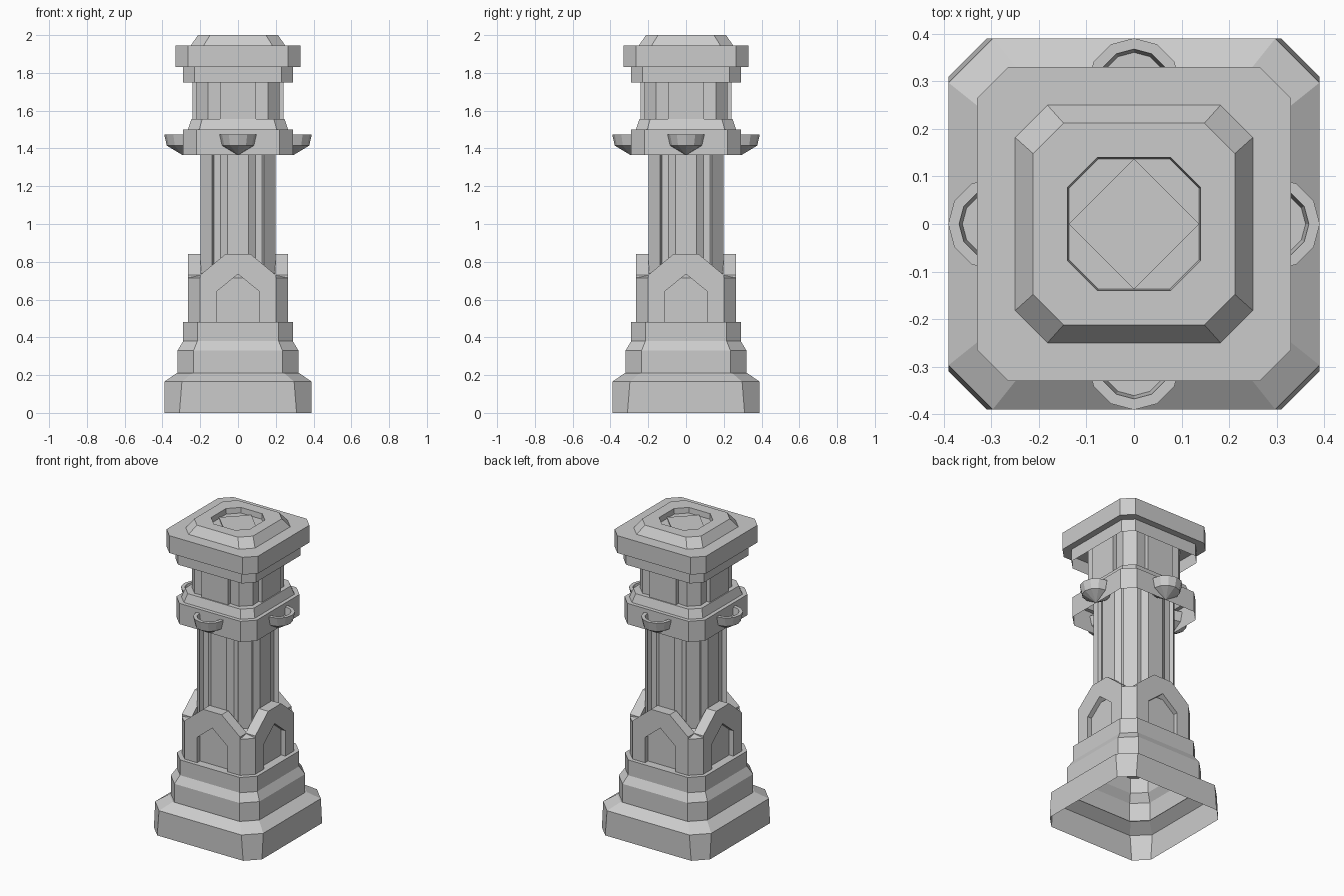
import bpy, bmesh, math
from mathutils import Matrix, Vector

old = bpy.data.objects.get("Cube")
if old:
    bpy.data.objects.remove(old, do_unlink=True)

stone = bpy.data.materials.new("grey_stone")
stone.use_nodes = True
GREY = (0.6, 0.6, 0.6, 1)
stone.diffuse_color = GREY
stone.node_tree.nodes["Principled BSDF"].inputs["Base Color"].default_value = GREY


def finish(name, bm):
    mesh = bpy.data.meshes.new(name)
    bm.to_mesh(mesh)
    bm.free()
    mesh.materials.append(stone)
    obj = bpy.data.objects.new(name, mesh)
    bpy.context.collection.objects.link(obj)
    return obj


def four_sided(half):
    """Mirror one half side (x, depth) and repeat it around the column."""
    side = [(-x, -d) for x, d in reversed(half)] + [(x, -d) for x, d in half]
    return [Matrix.Rotation(k * math.pi / 2, 3, 'Z') @ Vector((x, y, 0))
            for k in range(4) for x, y in side]


def loft(name, rings, top=True, bottom=False):
    """Skin matching outlines; each ring is (outline, height)."""
    bm = bmesh.new()
    loops = [[bm.verts.new((p.x, p.y, z)) for p in pts] for pts, z in rings]
    n = len(loops[0])
    for a, b in zip(loops, loops[1:]):
        for i in range(n):
            j = (i + 1) % n
            bm.faces.new((a[i], a[j], b[j], b[i]))
    if top:
        bm.faces.new(loops[-1])
    if bottom:
        bm.faces.new(loops[0][::-1])
    return finish(name, bm)


def tiers(name, steps, **caps):
    """Stack of chamfered squares: (half width, flat half length, height)."""
    return loft(name, [(four_sided([(f, h)]), z) for h, f, z in steps], **caps)


# Stepped base, open underneath
tiers("stepped_base", [(.39, .31, 0), (.39, .297, .165), (.325, .245, .21),
                       (.32, .235, .21), (.32, .235, .33), (.29, .215, .38),
                       (.29, .215, .48), (.2, .15, .48)])

# Plinth with recessed faces behind the arches
plinth = four_sided([(.2, .235), (.2, .265)])
loft("plinth", [(plinth, .48), (plinth, .715),
                (four_sided([(.15, .19), (.15, .19)]), .74)])

# Gabled arch frame on each side
half_frame = [(.11, .48), (.2, .48), (.2, .73), (.067, .84)]
arch = [(-.11, .645), (0, .735), (.11, .645)]
frame = half_frame + [(-x, z) for x, z in reversed(half_frame)] + arch
for k, side in enumerate(("front", "left", "back", "right")):
    bm = bmesh.new()
    face = bm.faces.new([bm.verts.new((x, -.265, z)) for x, z in frame])
    solid = bmesh.ops.extrude_face_region(bm, geom=[face], use_keep_orig=True)
    moved = [v for v in solid["geom"] if isinstance(v, bmesh.types.BMVert)]
    bmesh.ops.translate(bm, verts=moved, vec=(0, .07, 0))
    bmesh.ops.recalc_face_normals(bm, faces=bm.faces)
    bm.transform(Matrix.Rotation(k * math.pi / 2, 4, 'Z'))
    finish(side + "_gabled_arch", bm)

# Fluted shaft
shaft = four_sided([(.055, .198), (.092, .172), (.128, .172), (.138, .198)])
loft("fluted_shaft", [(shaft, .7), (shaft, 1.56)])

# Collar, open underneath
tiers("collar", [(.29, .22, 1.365), (.29, .22, 1.5), (.265, .205, 1.5),
                 (.247, .19, 1.555), (.19, .14, 1.555)])

# Half bowls on the collar
bowl = [(0, 1.365), (.084, 1.415), (.098, 1.475), (.075, 1.475), (.068, 1.425)]
for k, side in enumerate(("front", "left", "back", "right")):
    outlines = []
    for r, z in bowl:
        r = max(r, .001)
        outlines.append(([Vector((r * math.sin(a), -.293 - r * math.cos(a), 0))
                          for a in (i * math.tau / 12 for i in range(12))], z))
    obj = loft(side + "_bowl", outlines, bottom=True)
    obj.data.transform(Matrix.Rotation(k * math.pi / 2, 4, 'Z'))

# Neck with raised centre panels
neck = four_sided([(.095, .24), (.095, .215), (.16, .22)])
loft("neck", [(neck, 1.55), (neck, 1.85)])

# Moulding under the cap
tiers("cap_moulding", [(.29, .23, 1.75), (.29, .23, 1.83), (.2, .15, 1.83)])

# Cap with a bevelled crown and a sunken octagon
tiers("cap", [(.2, .15, 1.832), (.33, .265, 1.832), (.33, .265, 1.945),
              (.25, .182, 1.945), (.212, .148, 2), (.14, .077, 2),
              (.137, .075, 1.965)])

# Diamond plate in the sunken octagon
diamond = [Vector((.137 * math.cos(k * math.pi / 2), .137 * math.sin(k * math.pi / 2), 0))
           for k in range(4)]
loft("diamond_plate", [(diamond, 1.965), (diamond, 1.973)])
